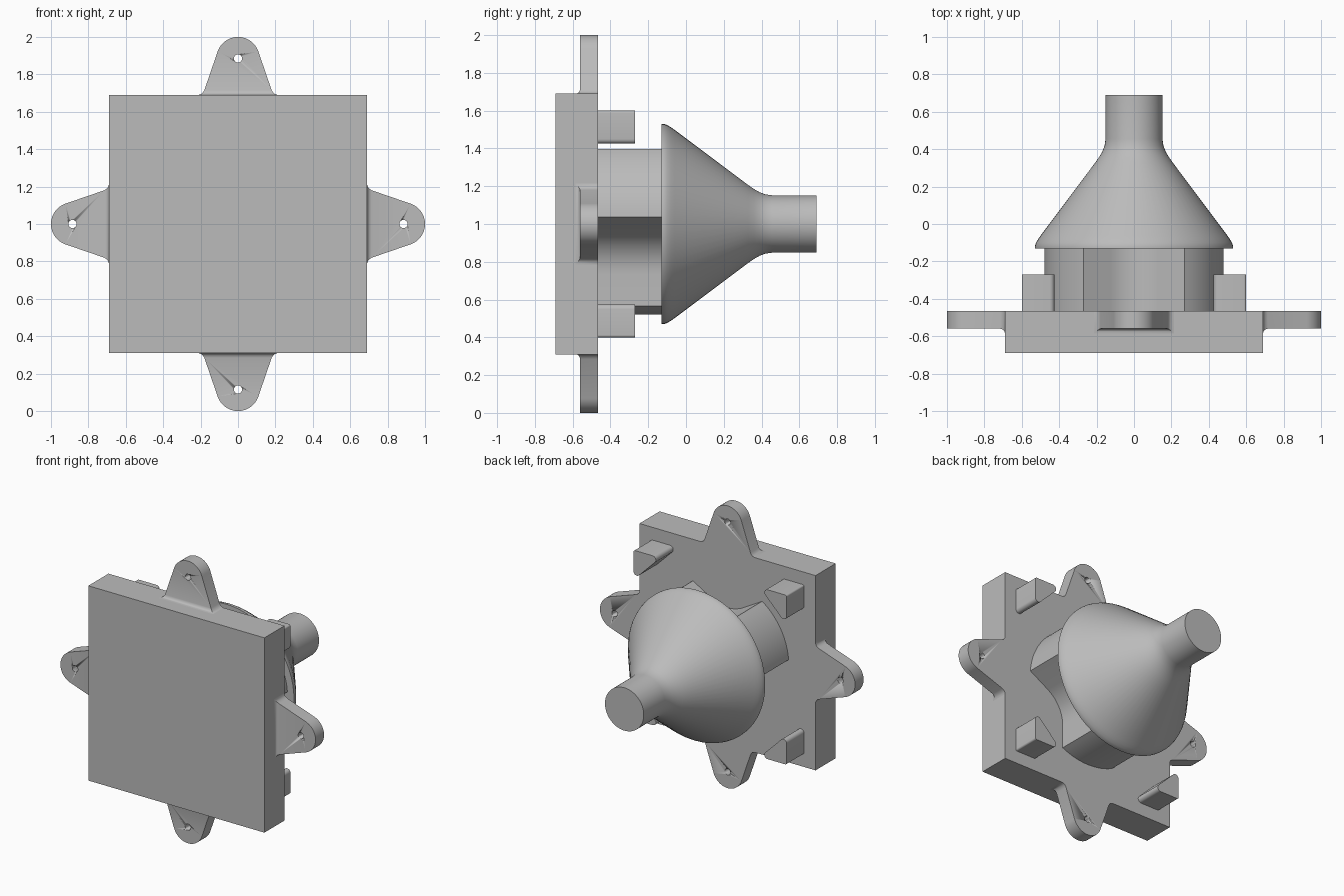
import bpy, bmesh, math
from mathutils import Vector

cube = bpy.data.objects.get("Cube")
if cube:
    bpy.data.objects.remove(cube)

grey = bpy.data.materials.new("light_grey")
grey.use_nodes = True
grey.diffuse_color = (0.5, 0.5, 0.5, 1)
grey.node_tree.nodes["Principled BSDF"].inputs["Base Color"].default_value = (0.5, 0.5, 0.5, 1)

CENTRE = Vector((0, 0, 1))
BACK = -0.465          # rear face of the plate


def finish(bm, name, angle=30):
    bmesh.ops.recalc_face_normals(bm, faces=bm.faces)
    mesh = bpy.data.meshes.new(name)
    bm.to_mesh(mesh)
    bm.free()
    mesh.materials.append(grey)
    ob = bpy.data.objects.new(name, mesh)
    ob.location = CENTRE
    bpy.context.collection.objects.link(ob)
    bpy.ops.object.select_all(action='DESELECT')
    ob.select_set(True)
    bpy.context.view_layer.objects.active = ob
    bpy.ops.object.shade_smooth_by_angle(angle=math.radians(angle))
    return ob


def loft(rings, name):
    """Bridge a list of equal closed rings and cap both ends."""
    bm = bmesh.new()
    rows = [[bm.verts.new(p) for p in ring] for ring in rings]
    for a, b in zip(rows, rows[1:]):
        for i in range(len(a)):
            j = (i + 1) % len(a)
            bm.faces.new((a[i], a[j], b[j], b[i]))
    bm.faces.new(rows[0])
    bm.faces.new(rows[-1])
    return finish(bm, name)


def prism(outline, y0, y1, name):
    return loft([[(x, y, z) for x, z in outline] for y in (y0, y1)], name)


def round_corner(before, corner, after, radius, steps=8):
    """Arc that replaces a corner of an outline."""
    p = Vector(corner)
    a, b = (Vector(before) - p).normalized(), (Vector(after) - p).normalized()
    half = a.angle(b) / 2
    c = p + (a + b).normalized() * radius / math.sin(half)
    s = p + a * radius / math.tan(half) - c
    e = p + b * radius / math.tan(half) - c
    turn = s.angle(e)
    return [tuple(c + (s * math.sin((1 - t) * turn) + e * math.sin(t * turn)) / math.sin(turn))
            for t in (i / steps for i in range(steps + 1))]


def repeat_around(ob, name):
    """Four copies at quarter turns about the hub axis."""
    ob.name = name + "_1"
    for k in range(1, 4):
        copy = ob.copy()
        copy.name = f"{name}_{k + 1}"
        copy.rotation_euler.y = k * math.pi / 2
        bpy.context.collection.objects.link(copy)


# Square plate
H = 0.69
prism([(-H, -H), (H, -H), (H, H), (-H, H)], -0.69, BACK, "base_plate")

# Mounting tab: flared root, tapered sides, round tip
TIP, R, TAPER = 0.885, 0.115, math.radians(19)
sections = []
tangent_r = TIP + R * math.sin(TAPER)
tangent_w = R * math.cos(TAPER)
for d in (0, 0.002, 0.006, 0.012, 0.025):
    flare = 0.025 - math.sqrt(0.025 ** 2 - (0.025 - d) ** 2)
    r = H + d
    sections.append((r, tangent_w + (tangent_r - r) * math.tan(TAPER) + flare, -0.56 - flare))
for i in range(15):
    a = math.radians(71 + (3 - 71) * i / 14)
    sections.append((TIP + R * math.cos(a), R * math.sin(a), -0.56))
tab = loft([[(r, f, -w), (r, f, w), (r, BACK, w), (r, BACK, -w)] for r, w, f in sections], "tab")

# Screw hole through the tab
hole = [(TIP + 0.022 * math.cos(i * math.tau / 24), 0.022 * math.sin(i * math.tau / 24)) for i in range(24)]
cutter = prism(hole, -0.7, -0.3, "hole_cutter")
cutter.hide_render = True
mod = tab.modifiers.new("hole", 'BOOLEAN')
mod.operation = 'DIFFERENCE'
mod.solver = 'EXACT'
mod.object = cutter
bpy.context.view_layer.objects.active = tab
bpy.ops.object.modifier_apply(modifier="hole")
bpy.data.objects.remove(cutter)
repeat_around(tab, "mounting_tab")

# Triangular corner blocks with rounded edges
tri = [(0.6, 0.6), (0.39, 0.6), (0.6, 0.39)]
outline = []
for i, radius in enumerate((0.012, 0.025, 0.025)):
    outline += round_corner(tri[i - 1], tri[i], tri[(i + 1) % 3], radius)
repeat_around(prism(outline, BACK, -0.27, "block"), "corner_block")

# Three-lobed hub with filleted valleys
HUB, HALF = 0.48, math.radians(25.6)
outline = []


def polar(r, a):
    return (r * math.cos(a), r * math.sin(a))


for k in range(3):
    mid = math.radians(30 + 120 * k)
    outline += [polar(HUB, mid + HALF * (i / 8 - 1)) for i in range(17)]
    valley = polar(HUB * math.sin(HALF) / math.sin(math.pi / 3), mid + math.pi / 3)
    nxt = polar(HUB, mid + math.tau / 3 - HALF)
    outline += round_corner(outline[-1], valley, nxt, 0.25, 10)
prism(outline, BACK, -0.12, "lobed_hub")

# Funnel and shaft: turned profile of (y, radius)
profile = [(-0.13, 0.53), (-0.118, 0.53), (-0.1, 0.524), (-0.08, 0.512), (-0.06, 0.498),
           (0.33, 0.206), (0.36, 0.185), (0.39, 0.168), (0.42, 0.157), (0.455, 0.152), (0.69, 0.152)]
N = 64
loft([[(r * math.cos(i * math.tau / N), y, r * math.sin(i * math.tau / N)) for i in range(N)]
      for y, r in profile], "funnel_and_shaft")
